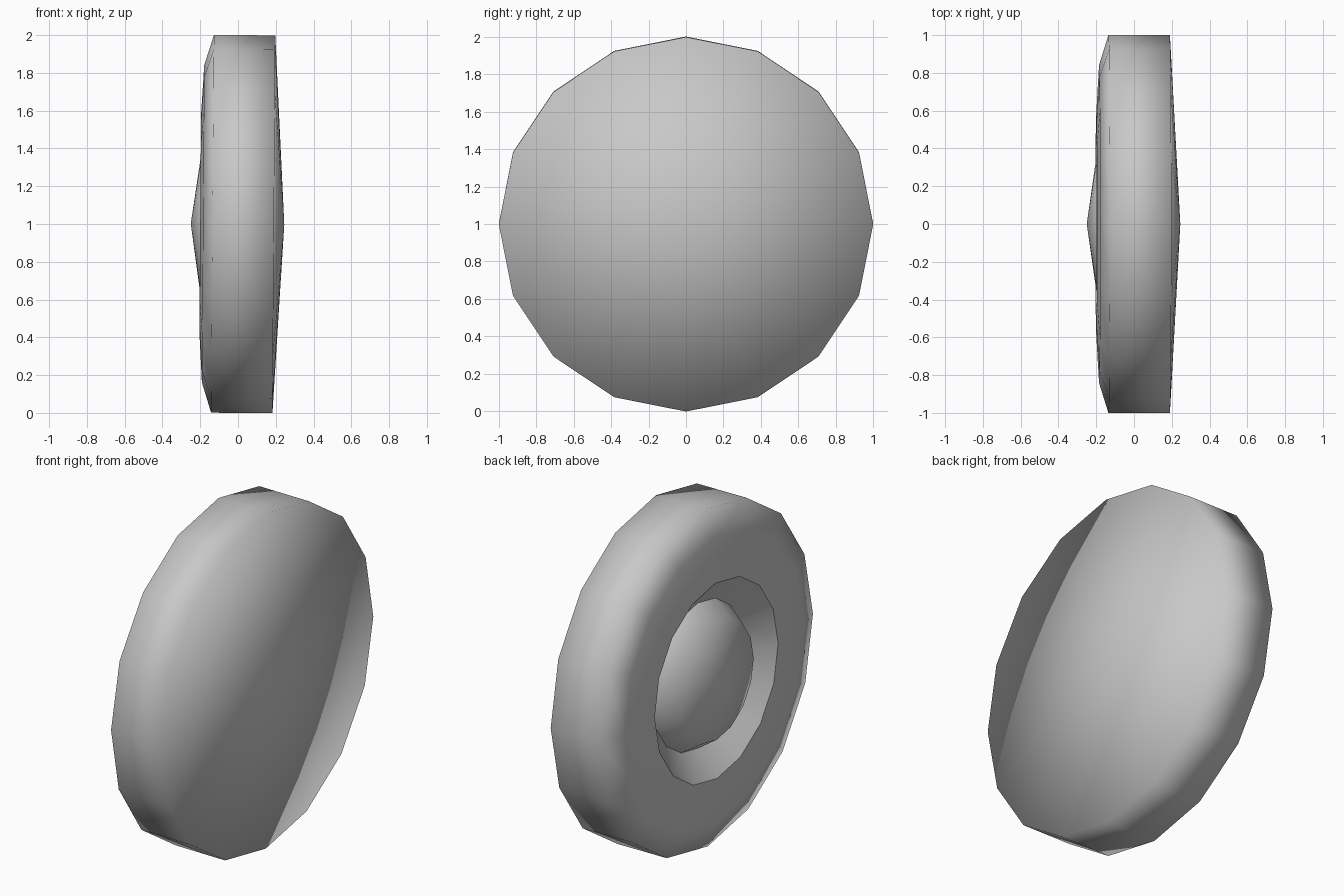
import bpy, bmesh, math

SIDES = 16
TILT = 0.0075

old = bpy.data.objects.get("Cube")
if old:
    bpy.data.objects.remove(old, do_unlink=True)

grey = bpy.data.materials.new("plain_grey")
grey.use_nodes = True
colour = (0.58, 0.58, 0.58, 1)
grey.diffuse_color = colour
grey.node_tree.nodes["Principled BSDF"].inputs["Base Color"].default_value = colour


def lathe(name, profile, sharp=()):
    """Turn an (x, radius) profile around the x axis; sharp lists hard-edged rings."""
    bm = bmesh.new()
    rings = []
    for x, r in profile:
        count = SIDES if r > 0 else 1
        angles = [math.tau * i / SIDES for i in range(count)]
        rings.append([bm.verts.new((x, r * math.sin(a), r * math.cos(a))) for a in angles])
    for a, b in zip(rings, rings[1:]):
        for i in range(SIDES):
            j = (i + 1) % SIDES
            corners = [a[i % len(a)], a[j % len(a)], b[j % len(b)], b[i % len(b)]]
            bm.faces.new(list(dict.fromkeys(corners))).smooth = True
    for k in sharp:
        for i in range(SIDES):
            bm.edges.get((rings[k][i - 1], rings[k][i])).smooth = False
    # Profiles run from the +x side outwards, so one flip rule fits all parts
    bm.normal_update()
    if sum(f.normal.dot(f.calc_center_median()) for f in bm.faces) < 0:
        bmesh.ops.reverse_faces(bm, faces=bm.faces[:])
    mesh = bpy.data.meshes.new(name)
    bm.to_mesh(mesh)
    bm.free()
    mesh.materials.append(grey)
    obj = bpy.data.objects.new(name, mesh)
    bpy.context.collection.objects.link(obj)
    obj.location.z = 1
    obj.rotation_euler.y = TILT
    return obj


# Shallow cone face, rim, bevelled back and sloping recess wall
lathe("wheel_body",
      [(0.245, 0), (0.19, 1), (-0.135, 1), (-0.185, 0.84), (-0.2, 0.58), (-0.08, 0.43)],
      sharp=[4])

# Domed hub sitting in the recess
lathe("hub", [(-0.08, 0.43), (-0.2, 0.35), (-0.25, 0)])
